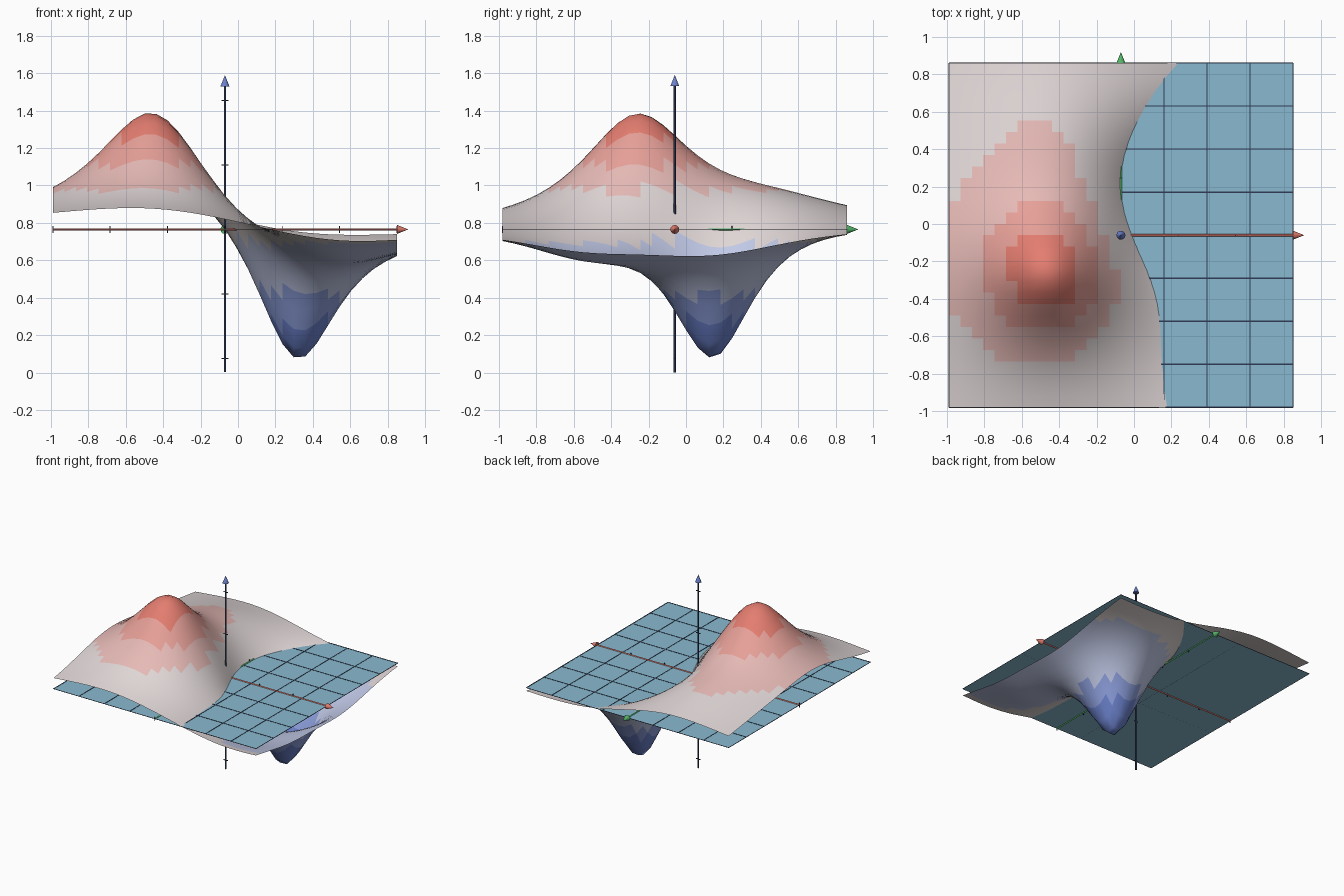
import bpy
import bmesh
from mathutils import Matrix, Vector

if "Cube" in bpy.data.objects:
    bpy.data.objects.remove(bpy.data.objects["Cube"])

ORIGIN = Vector((-0.07, -0.06, 0.765))
HALF = 0.92
UNIT = HALF / 3


def material(name, rgb):
    m = bpy.data.materials.new(name)
    lin = [((c / 255 + 0.055) / 1.055) ** 2.4 for c in rgb]
    m.diffuse_color = (*lin, 1)
    m.use_nodes = True
    m.node_tree.nodes["Principled BSDF"].inputs["Base Color"].default_value = m.diffuse_color
    return m


# surface bands from lowest to highest
BANDS = [material(n, c) for n, c in (
    ("deep blue", (108, 130, 205)), ("mid blue", (142, 160, 222)),
    ("lavender", (194, 202, 232)), ("pale grey", (224, 214, 214)),
    ("pale pink", (230, 186, 182)), ("salmon", (230, 160, 152)),
    ("coral red", (228, 125, 112)))]
LIMITS = (0.275, 0.415, 0.695, 0.975, 1.115, 1.245)
PLANE = material("sky blue", (136, 186, 208))
DARK = material("dark navy", (48, 58, 84))
GREEN = material("green", (84, 180, 104))


def finish(bm, name, mats, smooth=False):
    me = bpy.data.meshes.new(name)
    bm.to_mesh(me)
    bm.free()
    for m in mats:
        me.materials.append(m)
    for p in me.polygons:
        p.use_smooth = smooth
    ob = bpy.data.objects.new(name, me)
    bpy.context.collection.objects.link(ob)
    return ob


def box(bm, centre, size):
    bmesh.ops.create_cube(bm, size=1, matrix=Matrix.Translation(centre)
                          @ Matrix.Diagonal((*size, 1)))


# rounded hills and pits: x, y, height, width
HILLS = ((-0.45, -0.26, 0.65, 0.38), (0.31, 0.14, -0.82, 0.28),
         (-0.40, 0.45, 0.185, 0.60), (0.55, -0.55, -0.17, 0.45))


def height(x, y):
    return ORIGIN.z + sum(h / (1 + ((x - a) ** 2 + (y - b) ** 2) / w ** 2)
                          for a, b, h, w in HILLS)


# wavy surface, coloured in steps by face height
bm = bmesh.new()
bmesh.ops.create_grid(bm, x_segments=30, y_segments=30, size=HALF,
                      matrix=Matrix.Translation((ORIGIN.x, ORIGIN.y, 0)))
for v in bm.verts:
    v.co.z = height(v.co.x, v.co.y)
for f in bm.faces:
    z = f.calc_center_median().z
    f.material_index = sum(z > limit for limit in LIMITS)
finish(bm, "wavy_surface", BANDS, True)

# flat zero plane
bm = bmesh.new()
bmesh.ops.create_grid(bm, x_segments=1, y_segments=1, size=HALF,
                      matrix=Matrix.Translation(ORIGIN))
finish(bm, "zero_plane", [PLANE])

# thin grid lines lying on the plane
bm = bmesh.new()
for i in range(9):
    d = -HALF + i * HALF / 4
    box(bm, ORIGIN + Vector((d, 0, 0.001)), (0.006, 2 * HALF, 0.002))
    box(bm, ORIGIN + Vector((0, d, 0.001)), (2 * HALF, 0.006, 0.002))
finish(bm, "grid_lines", [DARK])


# axis rods with arrow tips
def axis(name, direction, back, front, rod_mat, tip_mat):
    turn = Vector(direction).to_track_quat('Z', 'Y').to_matrix().to_4x4()
    for part, r1, r2, lo, hi, mat in (
            ("rod", 0.006, 0.006, back, front, rod_mat),
            ("tip", 0.024, 0.0, front, front + 0.06, tip_mat)):
        bm = bmesh.new()
        bmesh.ops.create_cone(
            bm, cap_ends=True, segments=12, radius1=r1, radius2=r2, depth=hi - lo,
            matrix=Matrix.Translation(ORIGIN) @ turn
            @ Matrix.Translation((0, 0, (lo + hi) / 2)))
        finish(bm, name + "_axis_" + part, [mat])
        bpy.context.view_layer.objects.active = None


axis("width", (1, 0, 0), -HALF, HALF, BANDS[6], BANDS[6])
axis("depth", (0, 1, 0), -HALF, HALF, GREEN, GREEN)
axis("height", (0, 0, 1), -0.763, 0.765, DARK, BANDS[0])

# tick marks on the three axes
bm = bmesh.new()
for i in (-3, -2, -1, 1, 2, 3):
    box(bm, ORIGIN + Vector((i * UNIT, 0, 0)), (0.005, 0.005, 0.036))
    box(bm, ORIGIN + Vector((0, i * UNIT, 0)), (0.005, 0.005, 0.036))
for i in (-2, -1, 1, 2):
    box(bm, ORIGIN + Vector((0, 0, i * 0.345)), (0.036, 0.005, 0.005))
finish(bm, "tick_marks", [DARK])
